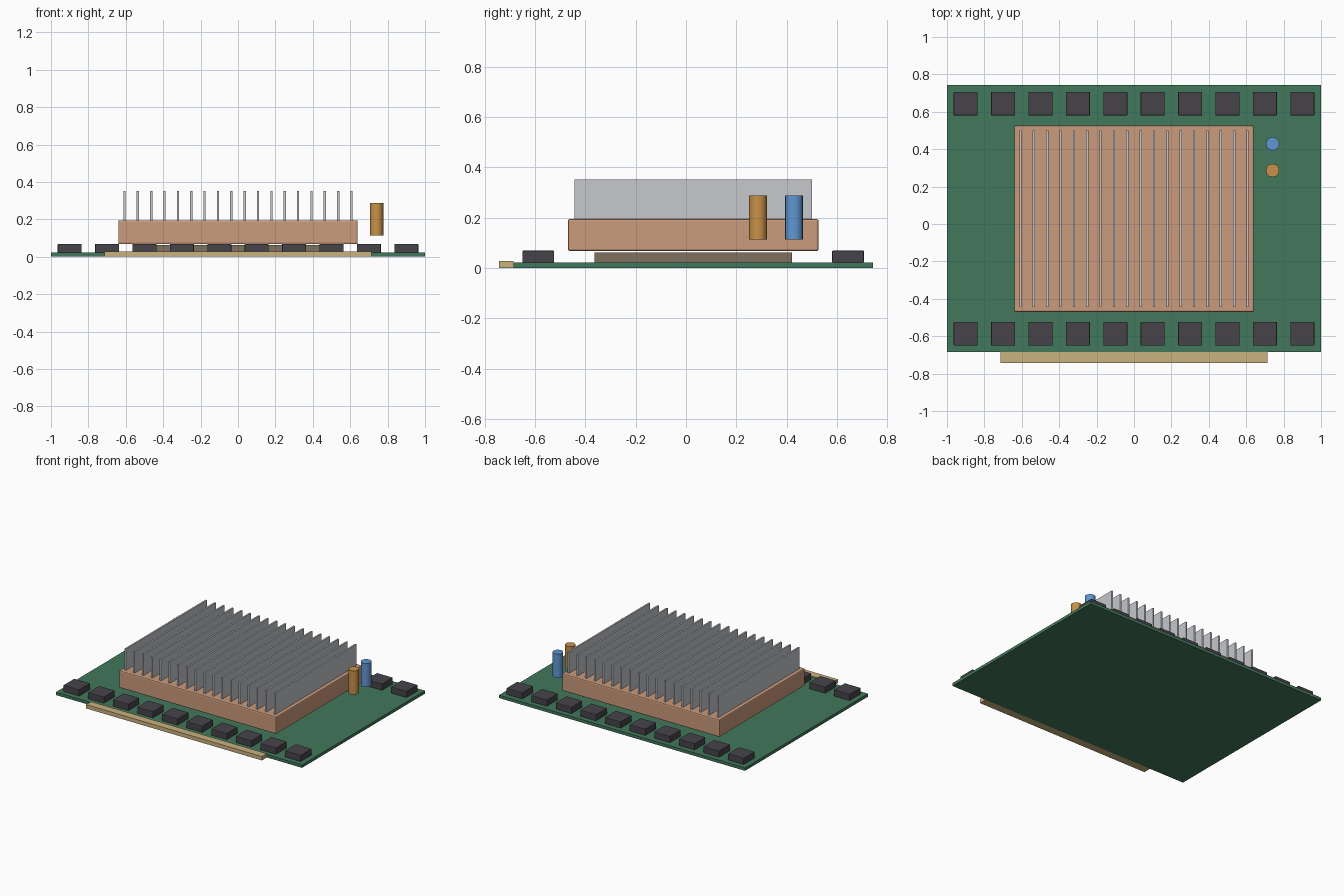
import bpy, bmesh, math
from mathutils import Matrix, Vector

if "Cube" in bpy.data.objects:
    bpy.data.objects.remove(bpy.data.objects["Cube"])


def material(name, rgb):
    """Flat material from 0-255 sRGB values."""
    m = bpy.data.materials.new(name)
    lin = [((c / 255 + 0.055) / 1.055) ** 2.4 for c in rgb]
    m.diffuse_color = (*lin, 1)
    m.use_nodes = True
    m.node_tree.nodes["Principled BSDF"].inputs["Base Color"].default_value = m.diffuse_color
    return m


GREEN = material("board green", (66, 120, 92))
COPPER = material("copper", (203, 155, 125))
DARK = material("chip dark grey", (70, 68, 73))
GOLD = material("contact gold", (203, 178, 126))
SILVER = material("fin silver", (198, 200, 204))
BROWN = material("package brown", (126, 113, 95))
ORANGE = material("capacitor orange", (201, 146, 72))
BLUE = material("capacitor blue", (96, 151, 211))


def finish(bm, name, mat):
    mesh = bpy.data.meshes.new(name)
    bm.to_mesh(mesh)
    bm.free()
    mesh.materials.append(mat)
    obj = bpy.data.objects.new(name, mesh)
    bpy.context.collection.objects.link(obj)
    return obj


def box(name, x, y, z, mat, bevel=0.0):
    """Box from (min, max) ranges, with optional rounded edges."""
    lo, hi = Vector((x[0], y[0], z[0])), Vector((x[1], y[1], z[1]))
    bm = bmesh.new()
    bmesh.ops.create_cube(bm, size=1, matrix=Matrix.Translation((lo + hi) / 2)
                          @ Matrix.Diagonal((*(hi - lo), 1)))
    obj = finish(bm, name, mat)
    if bevel:
        mod = obj.modifiers.new("edge rounding", 'BEVEL')
        mod.width = bevel
        mod.segments = 2
    return obj


def cylinder(name, x, y, z, radius, sides, mat):
    bm = bmesh.new()
    bmesh.ops.create_cone(bm, cap_ends=True, segments=sides, radius1=radius, radius2=radius,
                          depth=z[1] - z[0],
                          matrix=Matrix.Translation((x, y, (z[0] + z[1]) / 2)))
    for f in bm.faces:
        f.smooth = len(f.verts) == 4
    for e in bm.edges:
        e.smooth = all(len(f.verts) == 4 for f in e.link_faces)
    return finish(bm, name, mat)


CY = 0.0286          # centre line of the board in y
TOP = 0.0214         # board top

# Circuit board and edge connector
box("circuit_board", (-1, 1), (CY - 0.714, CY + 0.714), (0, TOP), GREEN)
box("edge_connector", (-0.714, 0.714), (-0.743, CY - 0.714), (0, 0.0286), GOLD)

# Processor package under the heat sink
box("processor_package", (-0.5, 0.5), (CY - 0.393, CY + 0.393), (TOP, 0.062), BROWN)

# Heat sink base and fins
box("heat_sink_base", (-0.64, 0.64), (CY - 0.498, CY + 0.498), (0.067, 0.195), COPPER, 0.008)
for i in range(18):
    x = (i - 8.5) * 0.0714
    box(f"heat_sink_fin_{i + 1}", (x - 0.006, x + 0.006),
        (CY - 0.4714, CY + 0.4714), (0.19, 0.352), SILVER)

# Memory chips in front and back rows
for row, side in (("front", -1), ("back", 1)):
    y = CY + side * 0.615
    for i in range(10):
        x = -0.9 + i * 0.2
        box(f"memory_chip_{row}_{i + 1}", (x - 0.064, x + 0.064),
            (y - 0.063, y + 0.063), (TOP, 0.069), DARK, 0.003)

# Capacitors
cylinder("orange_capacitor", 0.741, 0.286, (0.114, 0.288), 0.0357, 12, ORANGE)
cylinder("blue_capacitor", 0.741, 0.429, (0.114, 0.288), 0.0357, 16, BLUE)
